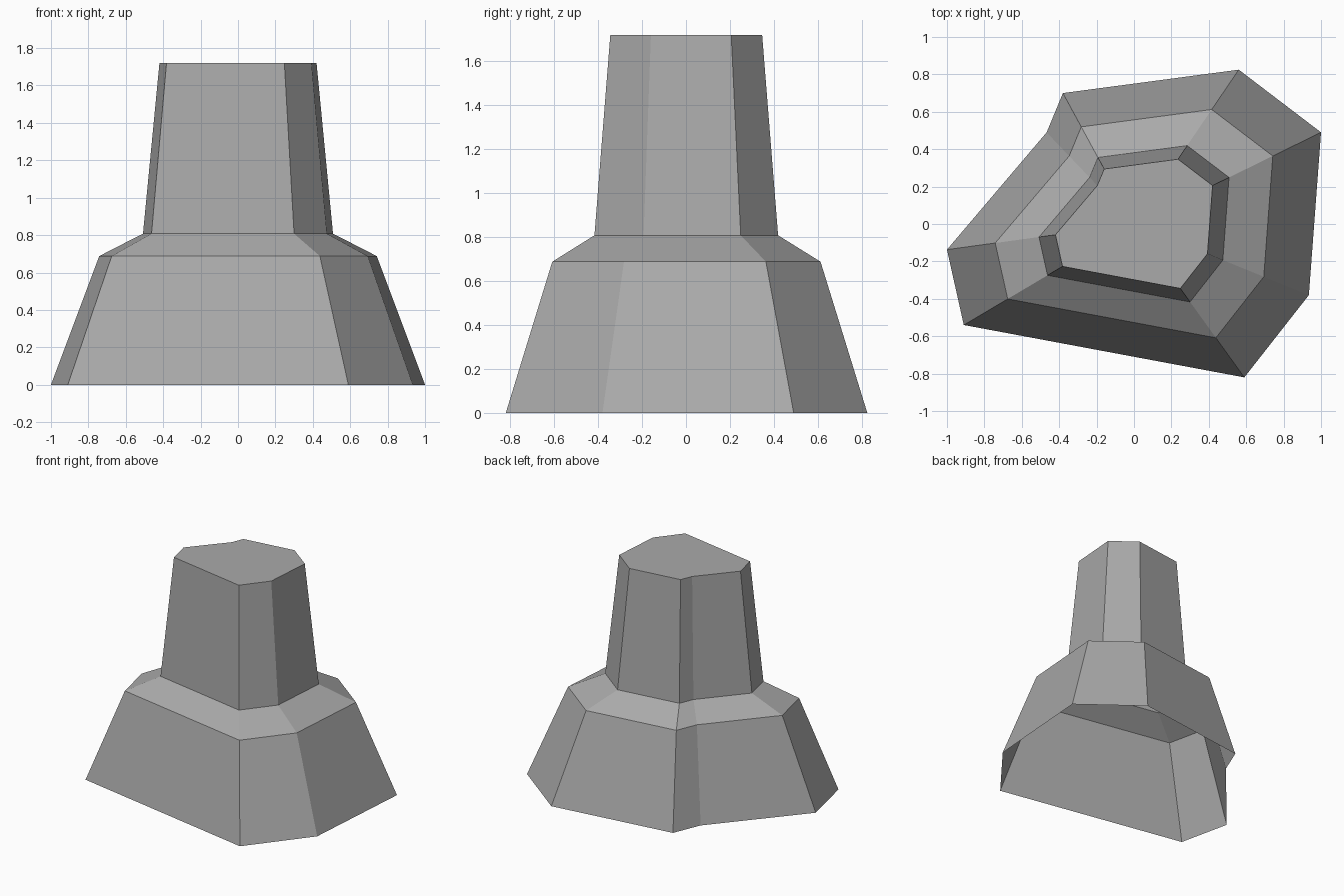
import bpy
import bmesh

# Remove the default cube
cube = bpy.data.objects.get("Cube")
if cube:
    bpy.data.objects.remove(cube, do_unlink=True)

# One plain grey material
grey = bpy.data.materials.new("plain_grey")
grey.use_nodes = True
colour = (0.4, 0.4, 0.4, 1.0)
grey.diffuse_color = colour
bsdf = next(n for n in grey.node_tree.nodes if n.type == "BSDF_PRINCIPLED")
bsdf.inputs["Base Color"].default_value = colour

# Irregular eight-sided outline, counter-clockwise from the front right corner
outline = [(-0.91, -0.54), (0.59, -0.82), (0.935, -0.38), (1.0, 0.49),
           (0.56, 0.825), (-0.38, 0.70), (-0.467, 0.49), (-1.0, -0.137)]

# Height and outline scale of each ring: foot, shoulder, neck, top
levels = [(0.0, 1.0), (0.688, 0.742), (0.808, 0.508), (1.72, 0.42)]

# Stepped tower shell, open underneath and capped on top
bm = bmesh.new()
rings = [[bm.verts.new((x * s, y * s, z)) for x, y in outline] for z, s in levels]
count = len(outline)
for low, high in zip(rings, rings[1:]):
    for i in range(count):
        j = (i + 1) % count
        bm.faces.new((low[i], low[j], high[j], high[i]))
bm.faces.new(rings[-1])

mesh = bpy.data.meshes.new("stepped_tower")
bm.to_mesh(mesh)
bm.free()
mesh.materials.append(grey)
tower = bpy.data.objects.new("stepped_tower", mesh)
bpy.context.collection.objects.link(tower)
